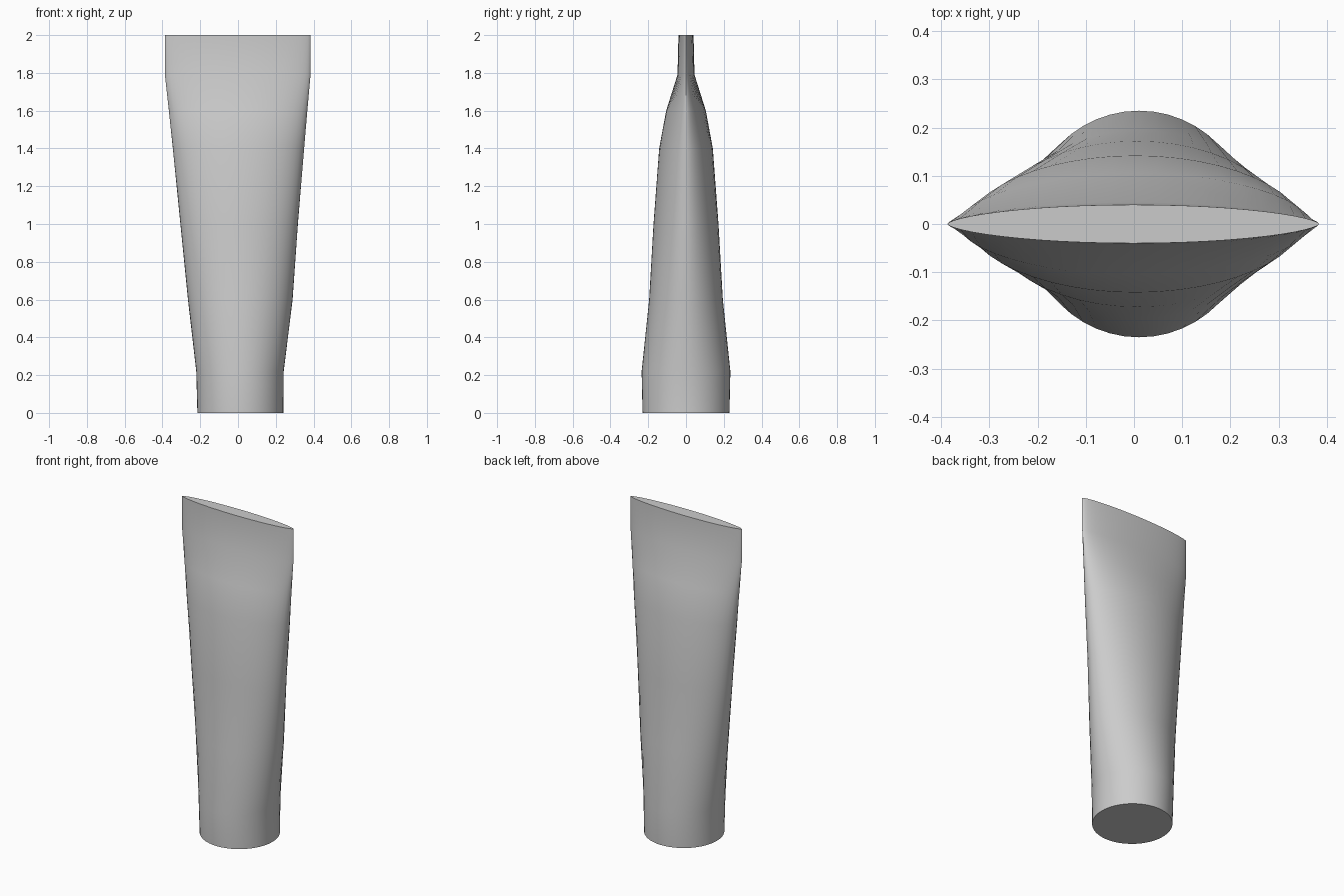
import bpy, bmesh, math

if "Cube" in bpy.data.objects:
    bpy.data.objects.remove(bpy.data.objects["Cube"])

# Cross-sections: height, left x, right x, half depth, edge pointedness (1 = ellipse)
SECTIONS = [
    (0.00, -0.215, 0.240, 0.230, 1.0),
    (0.22, -0.221, 0.242, 0.235, 1.0),
    (0.60, -0.265, 0.289, 0.195, 1.05),
    (1.00, -0.305, 0.317, 0.172, 1.08),
    (1.40, -0.345, 0.350, 0.142, 1.1),
    (1.60, -0.366, 0.367, 0.105, 1.1),
    (1.79, -0.387, 0.384, 0.045, 1.2),
    (2.00, -0.387, 0.384, 0.040, 1.25),
]
SIDES = 48


def ring(bm, z, left, right, depth, power):
    verts = []
    for i in range(SIDES):
        a = 2 * math.pi * i / SIDES
        s = math.sin(a)
        x = (left + right) / 2 + (right - left) / 2 * math.cos(a)
        y = depth * math.copysign(abs(s) ** power, s)
        verts.append(bm.verts.new((x, y, z)))
    return verts


# Tapered body: round foot lofted into a flat lens-shaped top
bm = bmesh.new()
rings = [ring(bm, *s) for s in SECTIONS]
for lo, hi in zip(rings, rings[1:]):
    for i in range(SIDES):
        j = (i + 1) % SIDES
        bm.faces.new((lo[i], lo[j], hi[j], hi[i]))

# Flat end caps
bm.faces.new(rings[0][::-1])
bm.faces.new(rings[-1])
bmesh.ops.recalc_face_normals(bm, faces=bm.faces)

mesh = bpy.data.meshes.new("flattened_tube")
bm.to_mesh(mesh)
bm.free()
body = bpy.data.objects.new("flattened_tube", mesh)
bpy.context.collection.objects.link(body)

# Smooth sides with crisp cap rims
bpy.context.view_layer.objects.active = body
body.select_set(True)
bpy.ops.object.shade_smooth_by_angle(angle=math.radians(40))
